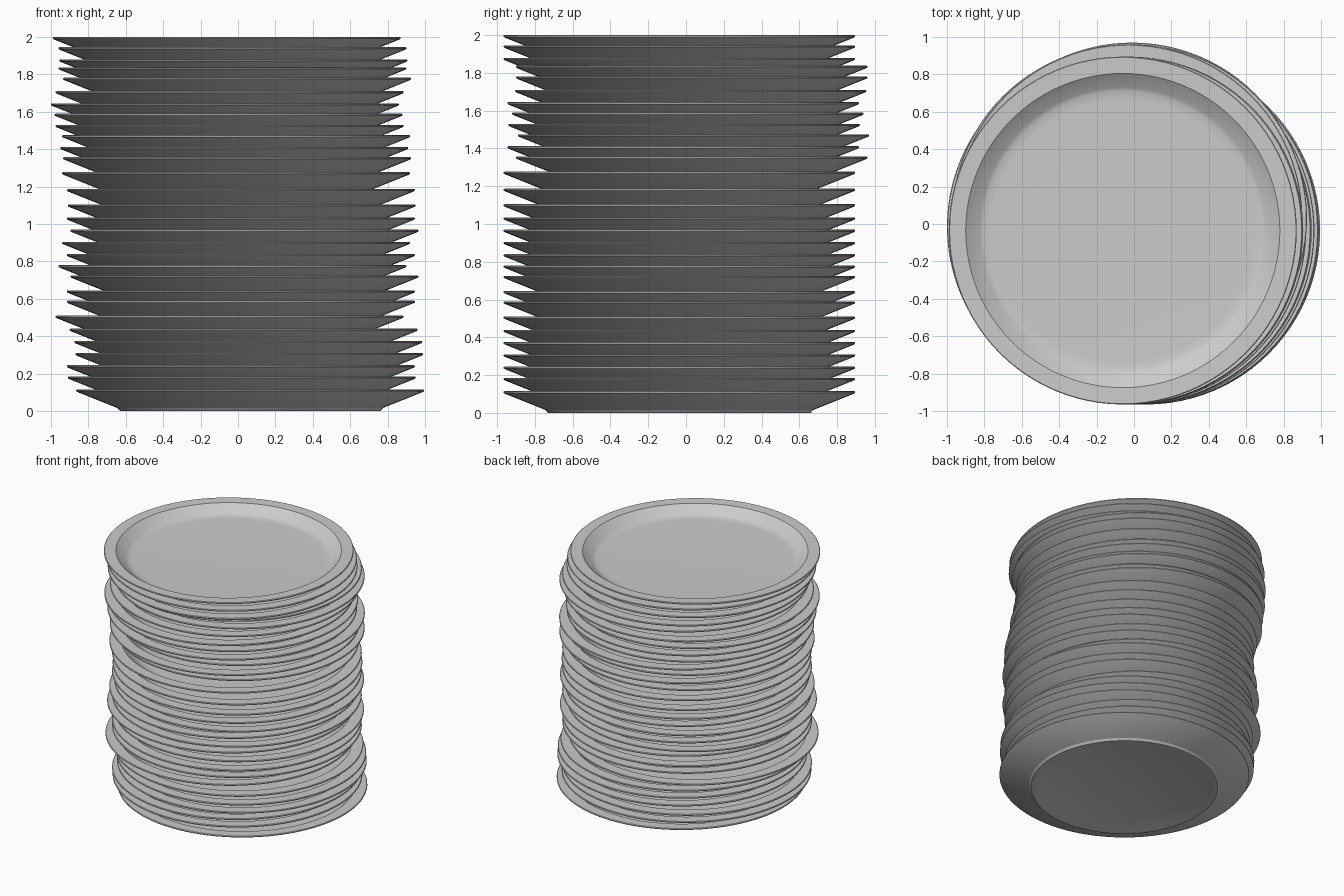
import bpy, bmesh, math

if "Cube" in bpy.data.objects:
    bpy.data.objects.remove(bpy.data.objects["Cube"])

# Half cross-section of one plate (radius, height), from under-centre to top-centre
PROFILE = [(0, 0.004), (0.655, 0.004), (0.665, 0), (0.695, 0), (0.71, 0.016),
           (0.925, 0.102), (0.93, 0.106), (0.93, 0.112), (0.926, 0.115),
           (0.84, 0.113), (0.765, 0.055), (0.745, 0.047), (0.70, 0.045), (0, 0.045)]
HEIGHT = 0.115

# Rim height and sideways shift of each plate, bottom to top
STACK = [(0.115, .065), (0.185, .02), (0.245, .015), (0.31, .06), (0.375, .055),
         (0.44, .03), (0.51, -.045), (0.59, .015), (0.645, .015), (0.725, .035),
         (0.78, -.03), (0.84, .015), (0.905, -.01), (0.97, .035), (1.035, .015),
         (1.105, .02), (1.187, .015), (1.277, -.01), (1.357, -.005), (1.412, -.02),
         (1.475, -.01), (1.53, -.045), (1.59, -.05), (1.645, -.07), (1.71, -.045),
         (1.782, -.005), (1.838, -.03), (1.88, -.025), (1.945, -.03), (2.0, -.06)]
# Front-to-back shift of plates 19 to 27; all others share one value
DEPTH_SHIFT = dict(zip(range(18, 27), (.03, -.015, .04, -.01, .01, -.015, .025, .03, .03)))


def lathe(name, profile, steps=96):
    bm = bmesh.new()
    verts = [bm.verts.new((r, 0, z)) for r, z in profile]
    edges = [bm.edges.new(pair) for pair in zip(verts, verts[1:])]
    bmesh.ops.spin(bm, geom=verts + edges, cent=(0, 0, 0), axis=(0, 0, 1),
                   angle=math.tau, steps=steps, use_merge=False)
    bmesh.ops.remove_doubles(bm, verts=bm.verts, dist=1e-5)
    bmesh.ops.recalc_face_normals(bm, faces=bm.faces)
    mesh = bpy.data.meshes.new(name)
    bm.to_mesh(mesh)
    bm.free()
    obj = bpy.data.objects.new(name, mesh)
    bpy.context.collection.objects.link(obj)
    return obj


# Master plate, shaded once so all linked copies share it
plate = lathe("plate_01", PROFILE)
bpy.context.view_layer.objects.active = plate
plate.select_set(True)
bpy.ops.object.shade_smooth_by_angle(angle=math.radians(25))

# Loose stack of plates
for i, (top, x) in enumerate(STACK):
    obj = plate
    if i:
        obj = plate.copy()
        obj.name = f"plate_{i + 1:02d}"
        bpy.context.collection.objects.link(obj)
    obj.location = (x, DEPTH_SHIFT.get(i, -0.035), top - HEIGHT)
